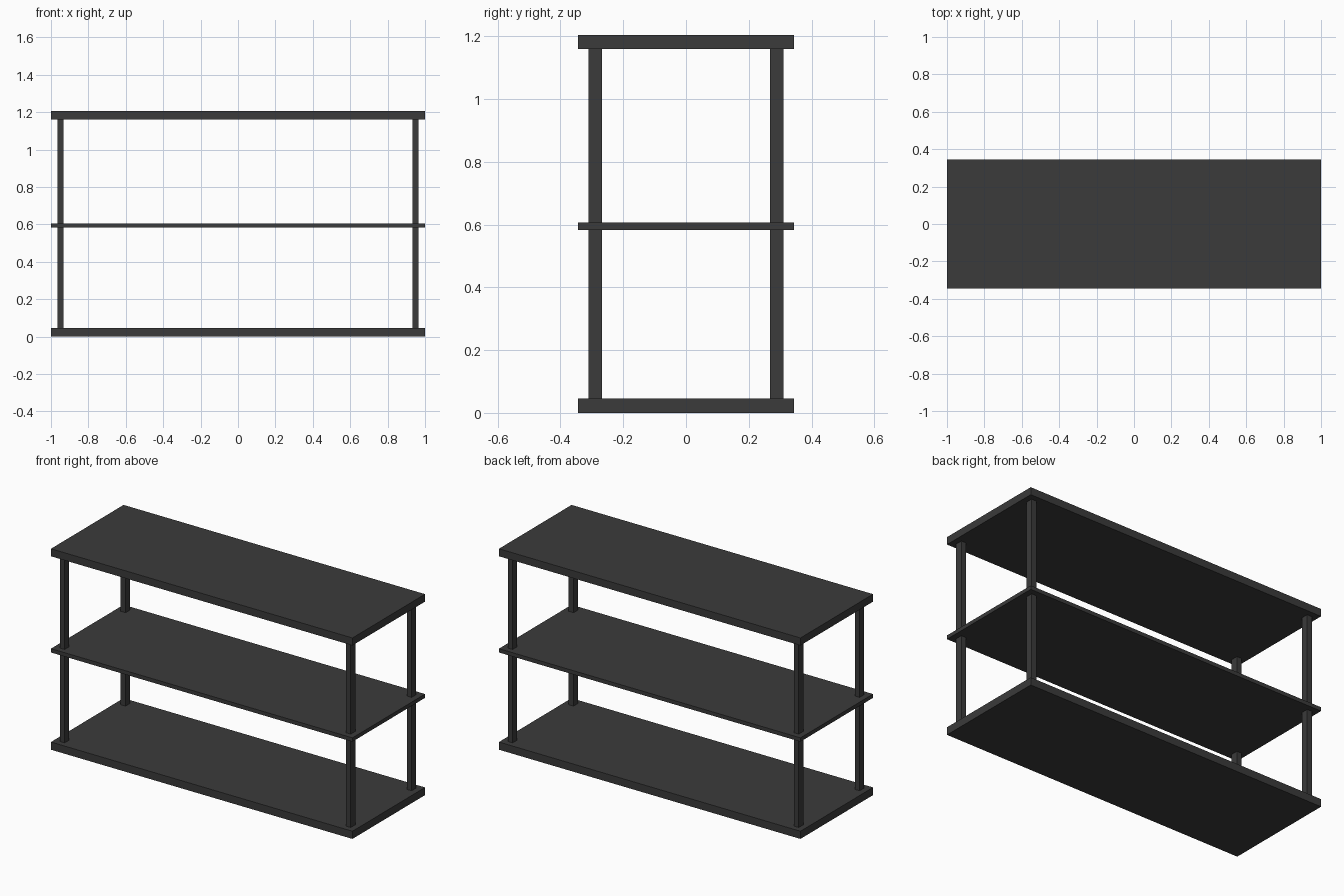
import bpy

if "Cube" in bpy.data.objects:
    bpy.data.objects.remove(bpy.data.objects["Cube"])

# Single dark grey finish
grey = bpy.data.materials.new("dark_grey")
grey.diffuse_color = (0.043, 0.043, 0.043, 1)
grey.use_nodes = True
grey.node_tree.nodes["Principled BSDF"].inputs["Base Color"].default_value = grey.diffuse_color


def box(name, x0, x1, y0, y1, z0, z1):
    bpy.ops.mesh.primitive_cube_add(size=1)
    ob = bpy.context.object
    ob.name = name
    centre = ((x0 + x1) / 2, (y0 + y1) / 2, (z0 + z1) / 2)
    size = (x1 - x0, y1 - y0, z1 - z0)
    for v in ob.data.vertices:
        v.co = [c + s * p for c, s, p in zip(centre, size, v.co)]
    ob.data.materials.append(grey)
    return ob


# Shelves: thick base and top, thin middle
shelves = {"bottom_shelf": (0, 0.046),
           "middle_shelf": (0.583, 0.606),
           "top_shelf": (1.16, 1.205)}
for name, (z0, z1) in shelves.items():
    box(name, -1, 1, -0.344, 0.344, z0, z1)

# Corner posts, in two tiers between the shelves
for tier, z0, z1 in (("lower", 0.046, 0.583), ("upper", 0.606, 1.16)):
    for side, sx in (("left", -1), ("right", 1)):
        for end, sy in (("front", -1), ("back", 1)):
            xs = sorted((sx * 0.933, sx * 0.965))
            ys = sorted((sy * 0.267, sy * 0.310))
            box(f"{tier}_{end}_{side}_post", *xs, *ys, z0, z1)
